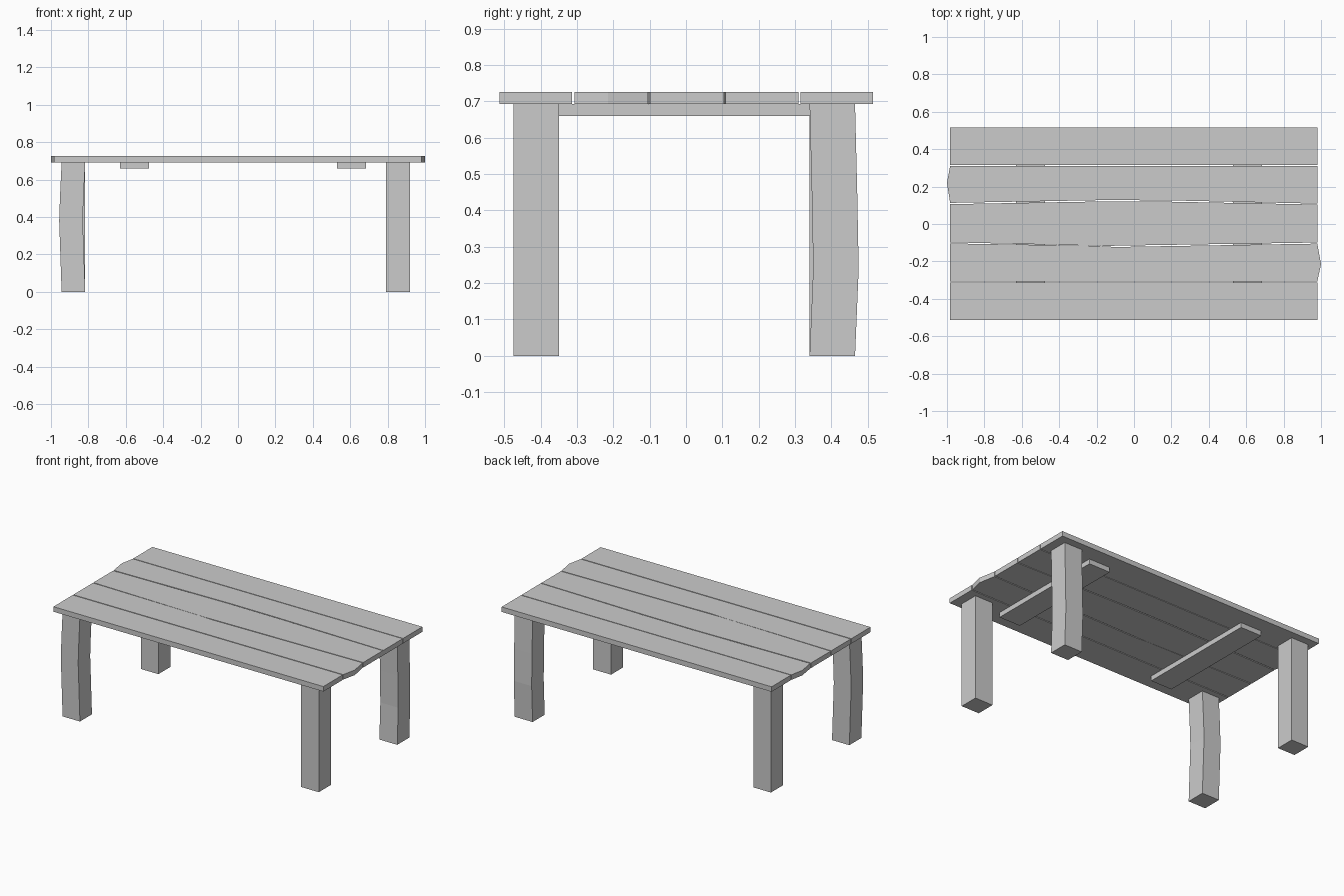
import bpy, bmesh
from mathutils import Vector

if "Cube" in bpy.data.objects:
    bpy.data.objects.remove(bpy.data.objects["Cube"])


def prism(name, outline, offset):
    """Extrude a flat outline (3D points) along an offset vector."""
    bm = bmesh.new()
    face = bm.faces.new([bm.verts.new(p) for p in outline])
    ext = bmesh.ops.extrude_face_region(bm, geom=[face])
    bmesh.ops.translate(bm, vec=Vector(offset),
                        verts=[g for g in ext["geom"] if isinstance(g, bmesh.types.BMVert)])
    bmesh.ops.recalc_face_normals(bm, faces=bm.faces)
    mesh = bpy.data.meshes.new(name)
    bm.to_mesh(mesh)
    bm.free()
    ob = bpy.data.objects.new(name, mesh)
    bpy.context.collection.objects.link(ob)
    return ob


def box(name, x0, x1, y0, y1, z0, z1):
    return prism(name, [(x0, y0, z0), (x1, y0, z0), (x1, y1, z0), (x0, y1, z0)],
                 (0, 0, z1 - z0))


L, R = -0.983, 0.98
UNDER, TOP = 0.692, 0.725


def plank(name, pts):
    return prism(name, [(x, y, UNDER) for x, y in pts], (0, 0, TOP - UNDER))


# Straight outer planks
box("front_plank", L, R, -0.513, -0.313, UNDER, TOP)
box("back_plank", L, R, 0.315, 0.515, UNDER, TOP)

# Worn inner planks: bulging middle one, neighbours with a chipped end
plank("middle_plank", [(L, -0.098), (-0.15, -0.117), (R, -0.099),
                       (R, 0.104), (0.2, 0.119), (-0.15, 0.121), (L, 0.106)])
plank("middle_back_plank", [(L, 0.113), (-0.15, 0.128), (0.2, 0.126), (R, 0.109),
                            (R, 0.31), (L, 0.31), (-1.0, 0.22)])
plank("middle_front_plank", [(L, -0.307), (R, -0.307), (1.0, -0.215), (R, -0.105),
                             (-0.1, -0.123), (-0.2, -0.117), (L, -0.104)])

# Cross battens under the top
box("left_batten", -0.63, -0.475, -0.41, 0.41, 0.66, UNDER)
box("right_batten", 0.53, 0.685, -0.41, 0.41, 0.66, UNDER)

# Straight legs
box("front_right_leg", 0.79, 0.92, -0.475, -0.35, 0, UNDER)
box("back_left_leg", -0.943, -0.817, 0.34, 0.465, 0, UNDER)

# Bowed legs: side profile extruded across
bow = [(0, 0), (0.38, -0.013), (0.5, -0.009), (UNDER, 0)]
prism("front_left_leg",
      [(-0.943 + d, -0.475, z) for z, d in bow] +
      [(-0.817 + d, -0.475, z) for z, d in reversed(bow)], (0, 0.125, 0))
bow = [(0, 0), (0.24, 0.01), (0.45, 0.006), (UNDER, 0)]
prism("back_right_leg",
      [(0.79, 0.34 + d, z) for z, d in bow] +
      [(0.79, 0.465 + d, z) for z, d in reversed(bow)], (0.13, 0, 0))
